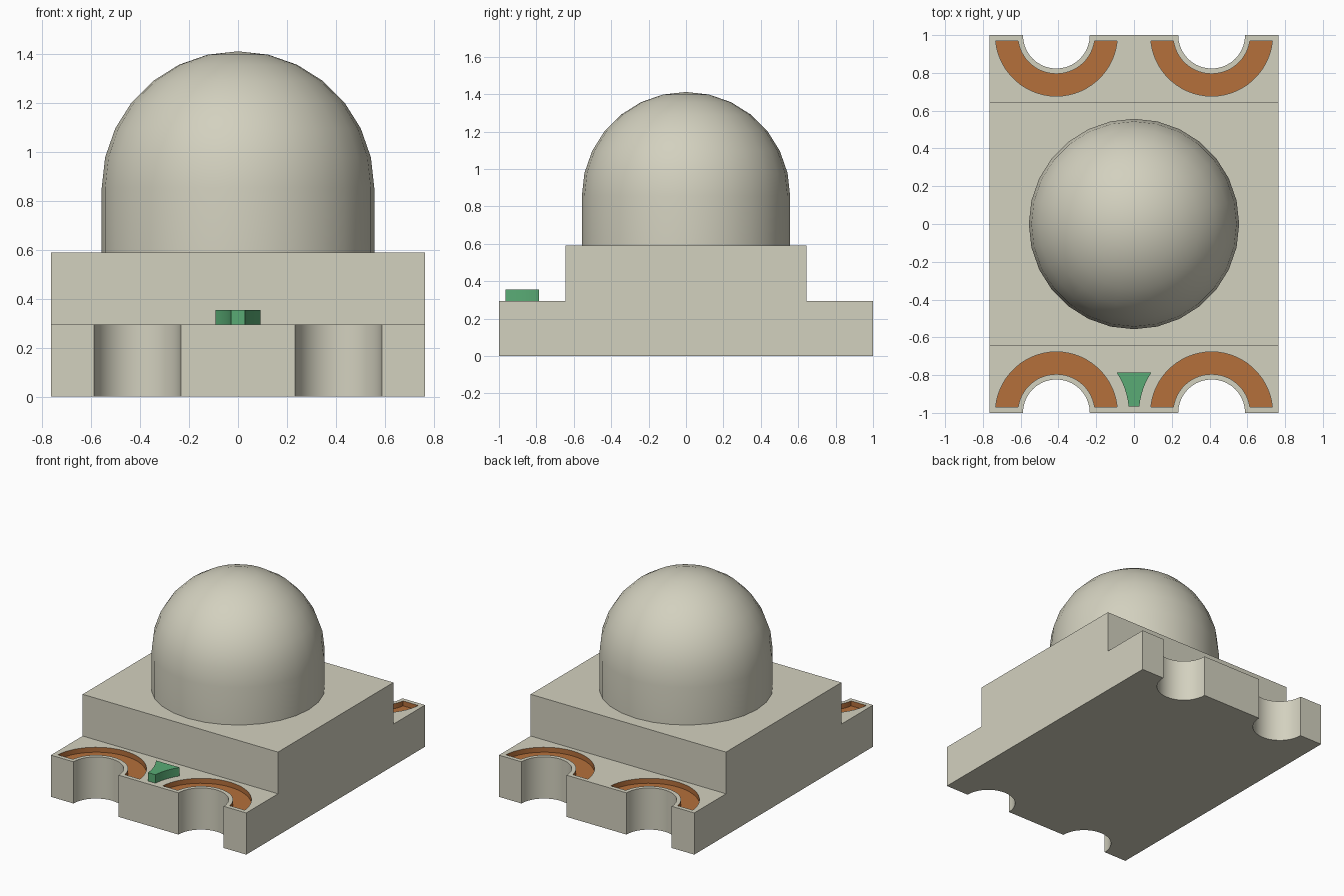
import bpy, bmesh, math

cube = bpy.data.objects.get("Cube")
if cube:
    bpy.data.objects.remove(cube, do_unlink=True)

PAD_X, PAD_Y = 0.411, 1.0       # centre of each edge notch
HALF_X, STEP_Y = 0.765, 0.645
LOW_Z, HIGH_Z = 0.295, 0.59


def material(name, rgb):
    m = bpy.data.materials.new(name)
    m.use_nodes = True
    m.diffuse_color = (*rgb, 1)
    bsdf = m.node_tree.nodes["Principled BSDF"]
    bsdf.inputs["Base Color"].default_value = (*rgb, 1)
    bsdf.inputs["Roughness"].default_value = 0.6
    return m


cream = material("cream", (0.65, 0.635, 0.52))
copper = material("copper", (0.46, 0.16, 0.044))
green = material("green", (0.10, 0.41, 0.178))


def add_prism(bm, points, offset):
    """Extrude a closed loop of 3D points by an offset."""
    face = bm.faces.new([bm.verts.new(p) for p in points])
    ext = bmesh.ops.extrude_face_region(bm, geom=[face])
    verts = [v for v in ext["geom"] if isinstance(v, bmesh.types.BMVert)]
    bmesh.ops.translate(bm, verts=verts, vec=offset)


def arc(cx, cy, r, a0, a1, n):
    return [(cx + r * math.cos(a0 + (a1 - a0) * i / n),
             cy + r * math.sin(a0 + (a1 - a0) * i / n)) for i in range(n + 1)]


def finish(bm, name, *mats):
    bmesh.ops.recalc_face_normals(bm, faces=bm.faces[:])
    me = bpy.data.meshes.new(name)
    bm.to_mesh(me)
    bm.free()
    ob = bpy.data.objects.new(name, me)
    bpy.context.collection.objects.link(ob)
    for m in mats:
        me.materials.append(m)
    return ob


def select(ob):
    bpy.ops.object.select_all(action='DESELECT')
    ob.select_set(True)
    bpy.context.view_layer.objects.active = ob


def smooth(ob):
    select(ob)
    bpy.ops.object.shade_smooth_by_angle(angle=math.radians(30))


# Stepped housing: side profile extruded across the width
bm = bmesh.new()
profile = [(-1, 0), (1, 0), (1, LOW_Z), (STEP_Y, LOW_Z), (STEP_Y, HIGH_Z),
           (-STEP_Y, HIGH_Z), (-STEP_Y, LOW_Z), (-1, LOW_Z)]
add_prism(bm, [(-HALF_X, y, z) for y, z in profile], (2 * HALF_X, 0, 0))
housing = finish(bm, "housing", cream, copper)

# Cutter: round edge notches and the sunken half-ring pads around them
bm = bmesh.new()
for sx in (-1, 1):
    for sy in (-1, 1):
        cx = sx * PAD_X
        notch = arc(cx, -PAD_Y, 0.177, 0, math.tau * 39 / 40, 39)
        add_prism(bm, [(x, -sy * y, -0.1) for x, y in notch], (0, 0, 0.6))
        a_out, a_in = math.asin(0.03 / 0.323), math.asin(0.03 / 0.205)
        ring = (arc(cx, -PAD_Y, 0.323, a_out, math.pi - a_out, 28)
                + arc(cx, -PAD_Y, 0.205, math.pi - a_in, a_in, 28))
        add_prism(bm, [(x, -sy * y, LOW_Z - 0.035) for x, y in ring], (0, 0, 0.1))
cutter = finish(bm, "notch_and_pad_cutter", cream)
cutter.hide_render = True

cut = housing.modifiers.new("cut", 'BOOLEAN')
cut.operation = 'DIFFERENCE'
cut.solver = 'EXACT'
cut.object = cutter
select(housing)
bpy.ops.object.modifier_apply(modifier="cut")
bpy.data.objects.remove(cutter, do_unlink=True)

# Copper on everything inside the sunken pads
for p in housing.data.polygons:
    inside = 0.25 < p.center.z < LOW_Z - 0.005 and abs(p.center.y) > 0.66
    p.material_index = 1 if inside else 0
smooth(housing)

# Domed lens: short cylinder with a hemisphere, spun around z
bm = bmesh.new()
R, SPRING, SEG, RINGS = 0.557, 0.855, 28, 7
dome = [(R, HIGH_Z)] + arc(0, SPRING, R, 0, math.pi / 2, RINGS)
dome[-1] = (0, SPRING + R)
verts = [bm.verts.new((x, 0, z)) for x, z in dome]
edges = [bm.edges.new(pair) for pair in zip(verts, verts[1:])]
bmesh.ops.spin(bm, geom=verts + edges, cent=(0, 0, 0), axis=(0, 0, 1),
               angle=math.tau, steps=SEG)
bmesh.ops.remove_doubles(bm, verts=bm.verts[:], dist=1e-4)
bmesh.ops.holes_fill(bm, edges=[e for e in bm.edges if e.is_boundary], sides=0)
smooth(finish(bm, "dome_lens", cream))

# Green polarity mark: wedge with concave sides following the pads
bm = bmesh.new()
RM = 0.384
a_lo, a_hi = math.asin(0.035 / RM), math.asin(0.215 / RM)
right = arc(-PAD_X, -PAD_Y, RM, a_hi, a_lo, 6)
left = [(-x, y) for x, y in right]
# the arc about the -x pad bounds the -x side of the wedge
outline = right + left[::-1]
add_prism(bm, [(x, y, LOW_Z) for x, y in outline], (0, 0, 0.06))
smooth(finish(bm, "polarity_mark", green))
